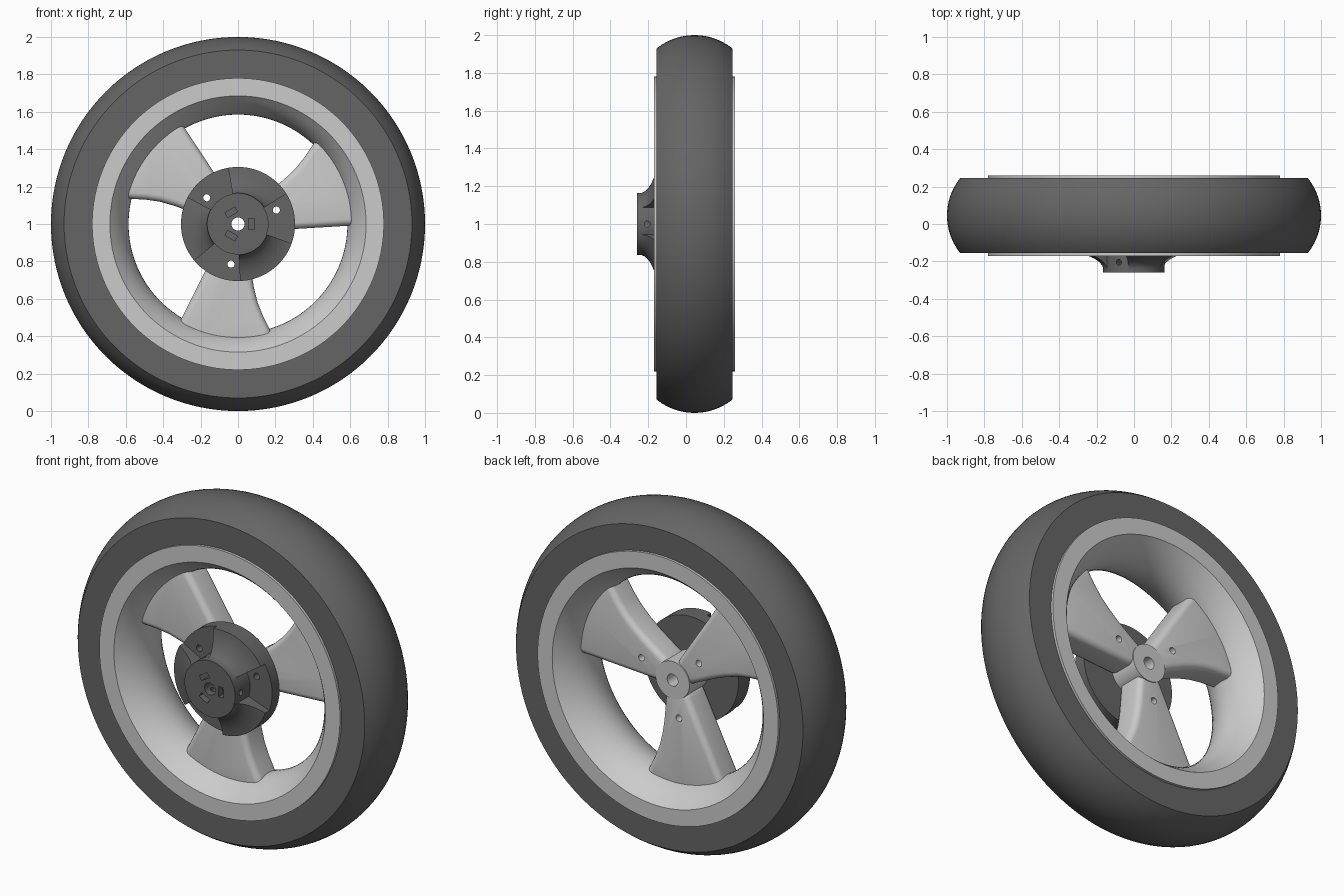
import bpy, bmesh
from math import sin, cos, pi, radians, sqrt

if "Cube" in bpy.data.objects:
    bpy.data.objects.remove(bpy.data.objects["Cube"])

AXLE_Z = 1.0
MID_Y = 0.045


def rot(p, deg):
    a = radians(deg)
    return (p[0] * cos(a) - p[1] * sin(a), p[0] * sin(a) + p[1] * cos(a))


def polar(r, deg):
    return rot((r, 0), deg)


def make(name, bm, mat=None):
    bmesh.ops.recalc_face_normals(bm, faces=bm.faces)
    me = bpy.data.meshes.new(name)
    bm.to_mesh(me)
    bm.free()
    ob = bpy.data.objects.new(name, me)
    bpy.context.collection.objects.link(ob)
    if mat:
        me.materials.append(mat)
    return ob


def revolve(name, profile, mat=None, segs=128):
    """Closed (radius, y) profile turned around the axle."""
    bm = bmesh.new()
    rings = []
    for i in range(segs):
        a = 2 * pi * i / segs
        rings.append([bm.verts.new((r * cos(a), y, AXLE_Z + r * sin(a))) for r, y in profile])
    n = len(profile)
    for i in range(segs):
        p, q = rings[i], rings[(i + 1) % segs]
        for j in range(n):
            k = (j + 1) % n
            bm.faces.new((p[j], p[k], q[k], q[j]))
    return make(name, bm, mat)


def prism(name, pts, y0, y1, mat=None):
    """Outline in x/z (relative to the axle) extruded along y."""
    bm = bmesh.new()
    front = [bm.verts.new((x, y0, AXLE_Z + z)) for x, z in pts]
    back = [bm.verts.new((x, y1, AXLE_Z + z)) for x, z in pts]
    bm.faces.new(front)
    bm.faces.new(back[::-1])
    n = len(pts)
    for i in range(n):
        k = (i + 1) % n
        bm.faces.new((front[i], back[i], back[k], front[k]))
    return make(name, bm, mat)


def activate(ob):
    bpy.ops.object.select_all(action='DESELECT')
    ob.select_set(True)
    bpy.context.view_layer.objects.active = ob


def cut(ob, cutter):
    m = ob.modifiers.new("cut", 'BOOLEAN')
    m.operation, m.solver, m.object = 'DIFFERENCE', 'EXACT', cutter
    activate(ob)
    bpy.ops.object.modifier_apply(modifier=m.name)
    bpy.data.objects.remove(cutter)


def bolt_hole(deg):
    cx, cz = polar(0.218, deg)
    pts = [(cx + 0.019 * cos(2 * pi * i / 20), cz + 0.019 * sin(2 * pi * i / 20)) for i in range(20)]
    return prism("cutter", pts, -0.4, 0.4)


dark = bpy.data.materials.new("dark_grey")
dark.diffuse_color = (0.13, 0.13, 0.13, 1)
dark.use_nodes = True
dark.node_tree.nodes["Principled BSDF"].inputs["Base Color"].default_value = dark.diffuse_color

# Tyre: crowned tread with flat side walls
tread = []
for i in range(17):
    t = -1 + i / 8
    R = (0.2 ** 2 + 0.07 ** 2) / (2 * 0.07)
    tread.append((1 - R + sqrt(R * R - (0.2 * t) ** 2), MID_Y + 0.2 * t))
tyre = revolve("tyre", [(0.775, MID_Y - 0.2)] + tread + [(0.775, MID_Y + 0.2)], dark)

# Rim: flat lips and an inner surface bulging towards the axle
inner = [(0.585 + 0.1 * (i / 8 - 1) ** 2, MID_Y + 0.215 * (i / 8 - 1)) for i in range(17)]
rim = revolve("rim", [(0.78, MID_Y - 0.215)] + inner + [(0.78, MID_Y + 0.215)])

# Centre boss joining the spokes
boss = revolve("spoke_boss", [(0.035, -0.055), (0.11, -0.055), (0.11, 0.125), (0.035, 0.125)], segs=64)

# Three flared, round-edged spokes
outline = [(-0.08, -0.06), (-0.33, -0.56), (-0.21, -0.63), (-0.07, -0.66), (0.07, -0.655),
           (0.195, -0.62), (0.166, -0.556), (0.133, -0.49), (0.105, -0.42), (0.085, -0.34),
           (0.072, -0.26), (0.063, -0.16), (0.055, -0.06)]
spokes = []
for k in range(3):
    sp = prism(f"spoke_{k + 1}", [rot(p, 120 * k) for p in outline], -0.055, 0.12)
    b = sp.modifiers.new("round", 'BEVEL')
    b.width, b.segments, b.limit_method, b.angle_limit = 0.035, 5, 'ANGLE', radians(40)
    activate(sp)
    bpy.ops.object.modifier_apply(modifier=b.name)
    cut(sp, bolt_hole(260 + 120 * k))
    spokes.append(sp)

# Drive hub: flange blending into a raised cap
hub = revolve("drive_hub", [
    (0.035, -0.05), (0.035, -0.26), (0.165, -0.26), (0.165, -0.235), (0.17, -0.222), (0.18, -0.209),
    (0.195, -0.196), (0.216, -0.183), (0.243, -0.171), (0.273, -0.162), (0.305, -0.157),
    (0.305, -0.05)], dark, segs=96)
for k in range(3):
    a = 120 * k
    # bolt recess in the flange
    arc = [a - 20 + 52 * i / 12 for i in range(13)]
    cut(hub, prism("cutter", [polar(0.163, d) for d in arc] + [polar(0.4, d) for d in arc[::-1]], -0.35, -0.12))
    cut(hub, bolt_hole(a + 20))
    # nut pocket in the cap
    box = [(0.057, -0.03), (0.087, -0.03), (0.087, 0.03), (0.057, 0.03)]
    cut(hub, prism("cutter", [rot(p, a) for p in box], -0.35, -0.17))
    # grub screw hole
    x, z = polar(0.125, a)
    bpy.ops.mesh.primitive_cylinder_add(vertices=20, radius=0.016, depth=0.2, location=(x, -0.205, AXLE_Z + z),
                                        rotation=(0, radians(90 - a), 0))
    cut(hub, bpy.context.object)

for ob in [tyre, rim, boss, hub] + spokes:
    activate(ob)
    bpy.ops.object.shade_smooth_by_angle(angle=radians(25))
